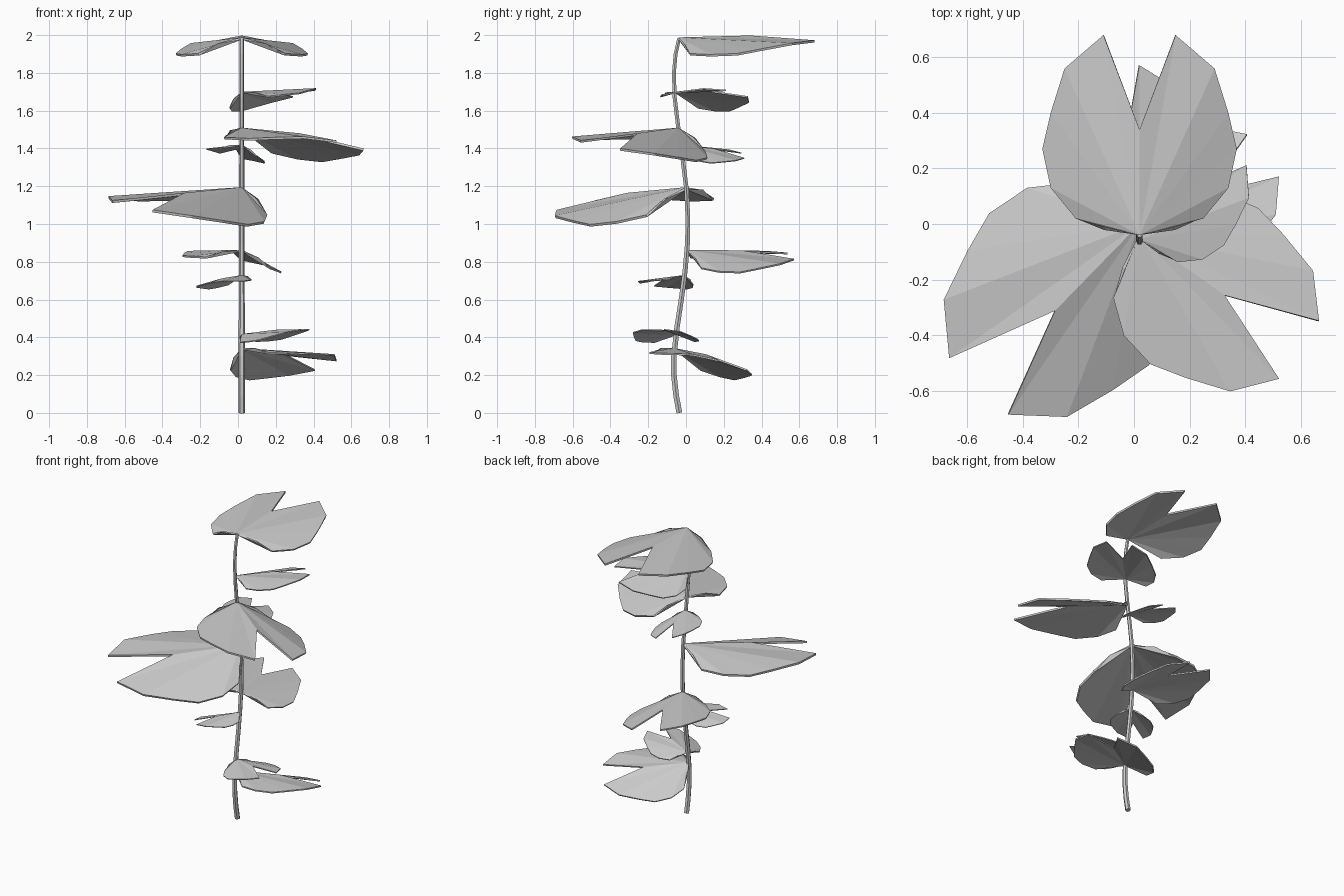
import bpy
from math import radians, atan
from mathutils import Matrix, Vector

if "Cube" in bpy.data.objects:
    bpy.data.objects.remove(bpy.data.objects["Cube"])

STEM_X = 0.02

# Half outline of the two-lobed leaf: base side round to the lobe tip
HALF = [(0.125, 0.03, -0.03), (0.23, 0.06, -0.085), (0.32, 0.17, -0.09),
        (0.35, 0.31, -0.085), (0.32, 0.44, -0.06), (0.27, 0.60, -0.03),
        (0.13, 0.72, -0.015)]
NOTCH = (0, 0.38, 0.01)


def leaf_mesh():
    left = [(-x, y, z) for x, y, z in reversed(HALF)]
    verts = [(0, 0, 0)] + HALF + [NOTCH] + left
    faces = [(0, i, i + 1) for i in range(1, len(verts) - 1)]
    me = bpy.data.meshes.new("leaf")
    me.from_pydata(verts, [], faces)
    return me


def add_leaf(i, me, y, z, azimuth, size, pitch, roll):
    ob = bpy.data.objects.new(f"leaf_{i}", me)
    bpy.context.collection.objects.link(ob)
    ob.matrix_world = (Matrix.Translation((STEM_X, y, z))
                       @ Matrix.Rotation(radians(azimuth - 90), 4, 'Z')
                       @ Matrix.Rotation(atan(pitch), 4, 'X')
                       @ Matrix.Rotation(-atan(roll), 4, 'Y')
                       @ Matrix.Scale(size, 4))
    mod = ob.modifiers.new("thickness", 'SOLIDIFY')
    mod.thickness = 0.012
    mod.offset = -1


# Stem: gently swaying tapered tube
path = [(-0.035, 0), (-0.052, 0.09), (-0.064, 0.2), (-0.064, 0.3), (-0.048, 0.45),
        (-0.025, 0.6), (-0.005, 0.75), (0.008, 0.9), (0.01, 1.03), (0.003, 1.18),
        (-0.018, 1.35), (-0.042, 1.52), (-0.06, 1.67), (-0.064, 1.8), (-0.055, 1.9),
        (-0.037, 1.98)]
cu = bpy.data.curves.new("stem", 'CURVE')
cu.dimensions = '3D'
cu.bevel_depth = 0.016
cu.bevel_resolution = 1
cu.use_fill_caps = True
sp = cu.splines.new('POLY')
sp.points.add(len(path) - 1)
for p, (y, z) in zip(sp.points, path):
    p.co = (STEM_X, y, z, 1)
    p.radius = 1.1 - 0.2 * z
sp.use_smooth = False
bpy.context.collection.objects.link(bpy.data.objects.new("stem", cu))

# Leaves: base y, base z, azimuth, size, pitch slope, roll slope
leaves = [(-0.04, 1.988, 90, 1.0, 0.0, 0.0),
          (-0.055, 1.70, 45, 0.64, 0.007, 0.21),
          (-0.04, 1.51, -35.5, 0.99, -0.105, 0.17),
          (-0.02, 1.42, 100, 0.46, -0.15, -0.24),
          (0.0, 1.195, 225.5, 1.15, -0.095, 0.17),
          (0.01, 0.863, 100, 0.77, -0.035, -0.165),
          (-0.01, 0.73, 224, 0.40, -0.15, -0.15),
          (-0.048, 0.418, -21, 0.50, 0.09, -0.02),
          (-0.06, 0.343, 35, 0.76, -0.14, 0.27)]
me = leaf_mesh()
for i, args in enumerate(leaves, 1):
    add_leaf(i, me, *args)
